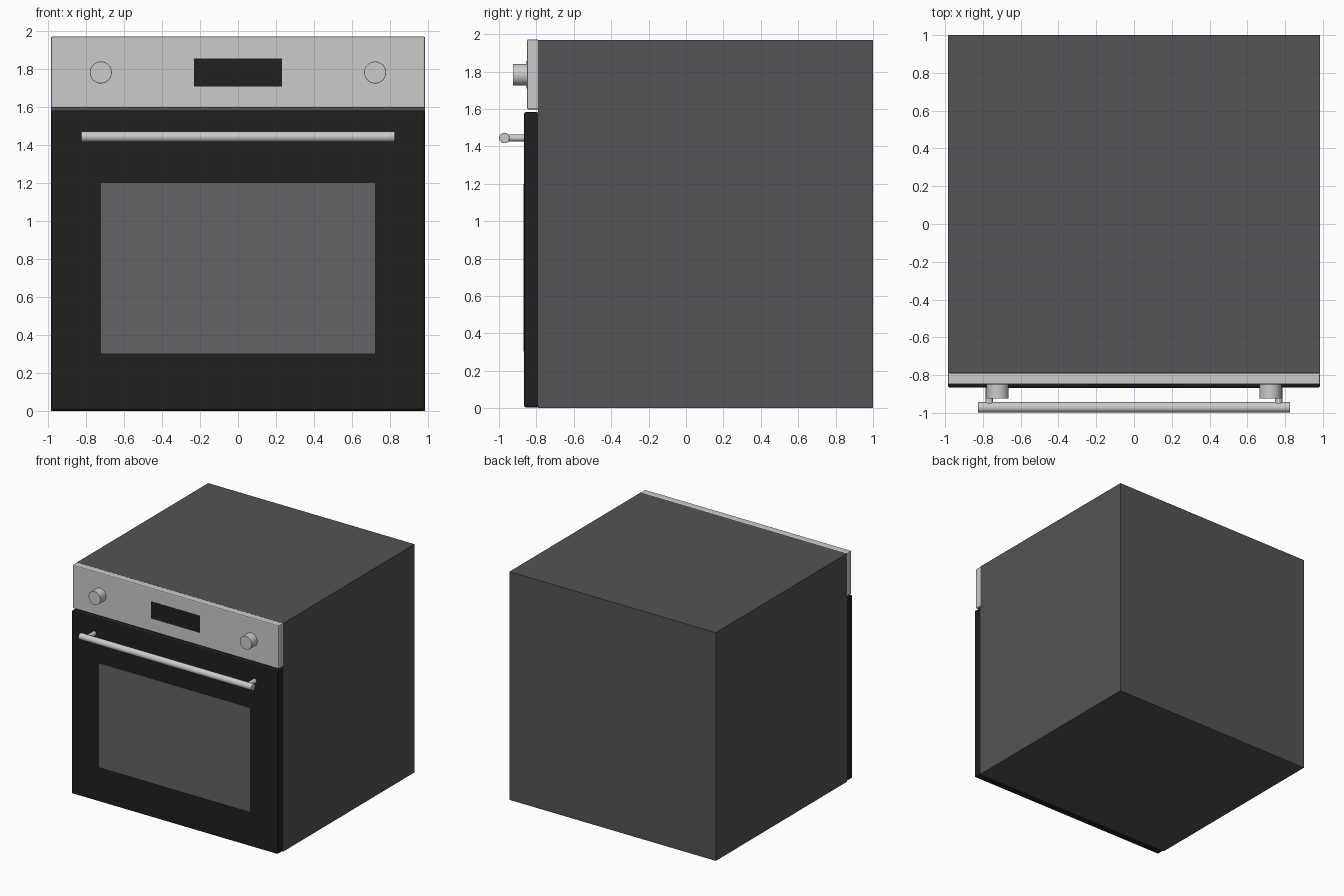
import bpy
import math

if "Cube" in bpy.data.objects:
    bpy.data.objects.remove(bpy.data.objects["Cube"])


def material(name, rgb):
    m = bpy.data.materials.new(name)
    m.diffuse_color = (*rgb, 1)
    m.use_nodes = True
    m.node_tree.nodes["Principled BSDF"].inputs["Base Color"].default_value = m.diffuse_color
    return m


def bevel(ob, width, segments=2):
    mod = ob.modifiers.new("edge_bevel", 'BEVEL')
    mod.width = width
    mod.segments = segments
    mod.limit_method = 'ANGLE'


def box(name, x, y, z, mat=None, edge=0.0):
    """Box from (min, max) ranges."""
    bpy.ops.mesh.primitive_cube_add(size=1, location=[sum(r) / 2 for r in (x, y, z)])
    ob = bpy.context.object
    ob.name = name
    ob.scale = [r[1] - r[0] for r in (x, y, z)]
    bpy.ops.object.transform_apply(location=False, rotation=False)
    if mat:
        ob.data.materials.append(mat)
    if edge:
        bevel(ob, edge)
    return ob


def cylinder(name, loc, radius, depth, rotation, edge=0.0):
    bpy.ops.mesh.primitive_cylinder_add(vertices=32, radius=radius, depth=depth,
                                        location=loc, rotation=rotation)
    ob = bpy.context.object
    ob.name = name
    bpy.ops.object.shade_smooth_by_angle(angle=math.radians(40))
    if edge:
        bevel(ob, edge)
    return ob


casing = material("casing", (0.085, 0.087, 0.09))
black = material("black_glass", (0.014, 0.014, 0.014))
window = material("window_glass", (0.125, 0.125, 0.135))
ALONG_X = (0, math.pi / 2, 0)
ALONG_Y = (math.pi / 2, 0, 0)
W = 0.985

# Casing, door and control panel
box("oven_body", (-W, W), (-0.79, 1.0), (0, 1.97), casing)
box("door", (-W, W), (-0.866, -0.788), (0.004, 1.583), black, 0.01)
box("control_panel", (-W, W), (-0.85, -0.788), (1.597, 1.972), None, 0.008)

# Flush window and display
box("door_window", (-0.722, 0.722), (-0.868, -0.85), (0.303, 1.2), window)
box("display", (-0.232, 0.232), (-0.852, -0.84), (1.71, 1.857), black)

# Handle bar
cylinder("handle_bar", (0, -0.971, 1.445), 0.028, 1.654, ALONG_X, 0.003)

# Knobs and handle posts on both sides
for side, s in (("left", -1), ("right", 1)):
    cylinder(f"{side}_knob", (s * 0.722, -0.8825, 1.783), 0.058, 0.085, ALONG_Y, 0.002)
    cylinder(f"{side}_handle_post", (s * 0.766, -0.91, 1.445), 0.019, 0.11, ALONG_Y)
